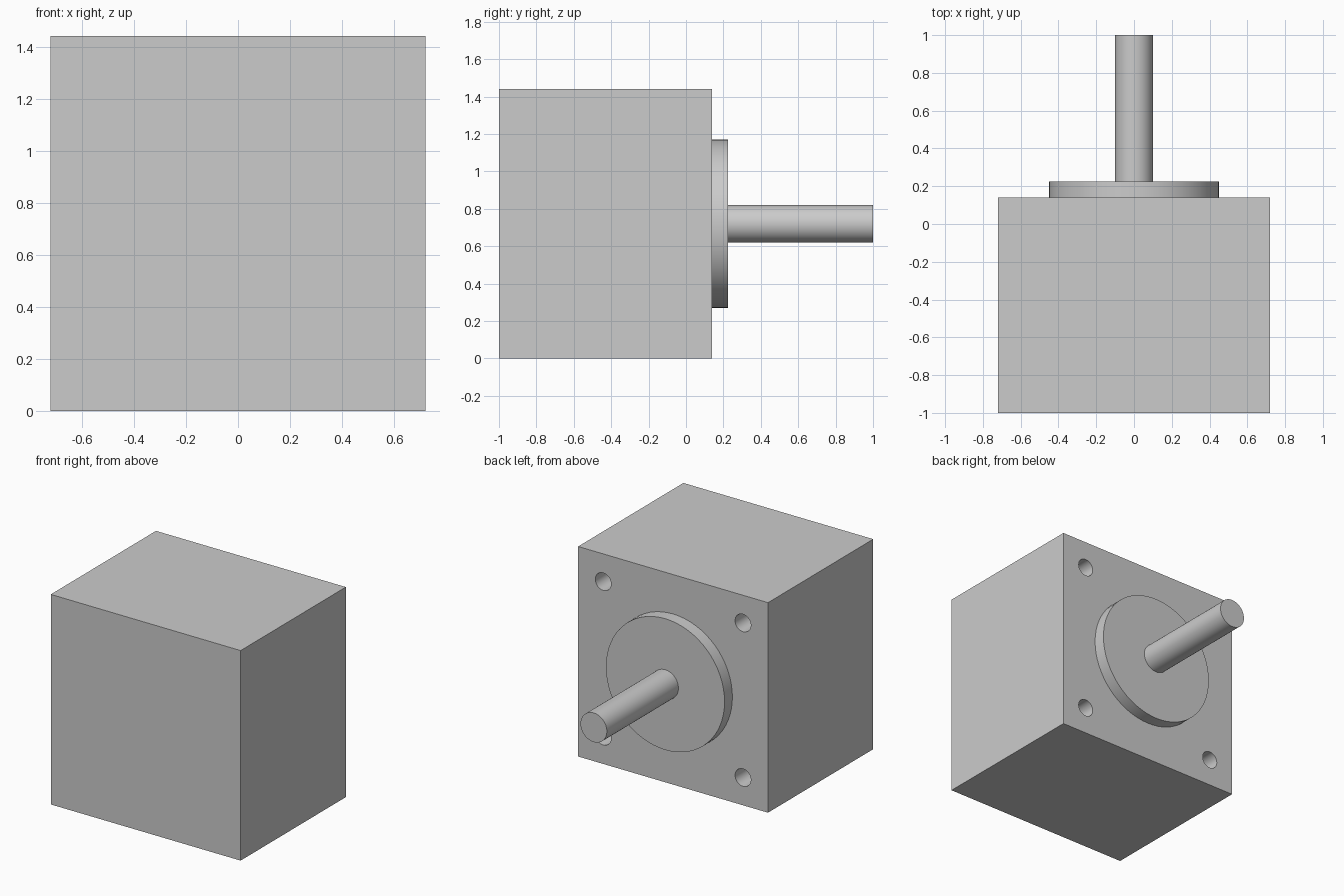
import bpy
import math

default = bpy.data.objects.get("Cube")
if default:
    bpy.data.objects.remove(default, do_unlink=True)

SIZE, MID = 1.44, 0.72
FACE_Y = 0.14
HOLE = 0.53

metal = bpy.data.materials.new("grey metal")
metal.use_nodes = True
GREY = (0.6, 0.6, 0.6, 1)
metal.diffuse_color = GREY
metal.node_tree.nodes["Principled BSDF"].inputs["Base Color"].default_value = GREY


def rod(name, radius, y0, y1, x=0, z=MID, sides=64):
    """Cylinder running along y."""
    bpy.ops.mesh.primitive_cylinder_add(
        vertices=sides, radius=radius, depth=y1 - y0,
        location=(x, (y0 + y1) / 2, z), rotation=(math.pi / 2, 0, 0))
    ob = bpy.context.object
    ob.name = name
    ob.data.materials.append(metal)
    bpy.ops.object.shade_smooth_by_angle(angle=math.radians(30))
    return ob


# Square motor body
bpy.ops.mesh.primitive_cube_add(size=1, location=(0, (FACE_Y - 1) / 2, MID))
body = bpy.context.object
body.name = "motor_body"
body.scale = (SIZE, FACE_Y + 1, SIZE)
bpy.ops.object.transform_apply(location=False, rotation=False, scale=True)
body.data.materials.append(metal)

# Four blind mounting holes in the back face
for sx in (-1, 1):
    for sz in (-1, 1):
        cutter = rod("hole_cutter", 0.06, FACE_Y - 0.2, FACE_Y + 0.1,
                     sx * HOLE, MID + sz * HOLE, 32)
        cut = body.modifiers.new("mounting_hole", 'BOOLEAN')
        cut.object = cutter
        cut.solver = 'EXACT'
        bpy.context.view_layer.objects.active = body
        bpy.ops.object.modifier_apply(modifier=cut.name)
        bpy.data.objects.remove(cutter, do_unlink=True)

# Smooth hole walls, crisp edges
bpy.ops.object.select_all(action='DESELECT')
body.select_set(True)
bpy.context.view_layer.objects.active = body
bpy.ops.object.shade_smooth_by_angle(angle=math.radians(30))

# Round pilot flange and output shaft
rod("pilot_flange", 0.45, FACE_Y, 0.225)
rod("output_shaft", 0.1, 0.225, 1.0)
